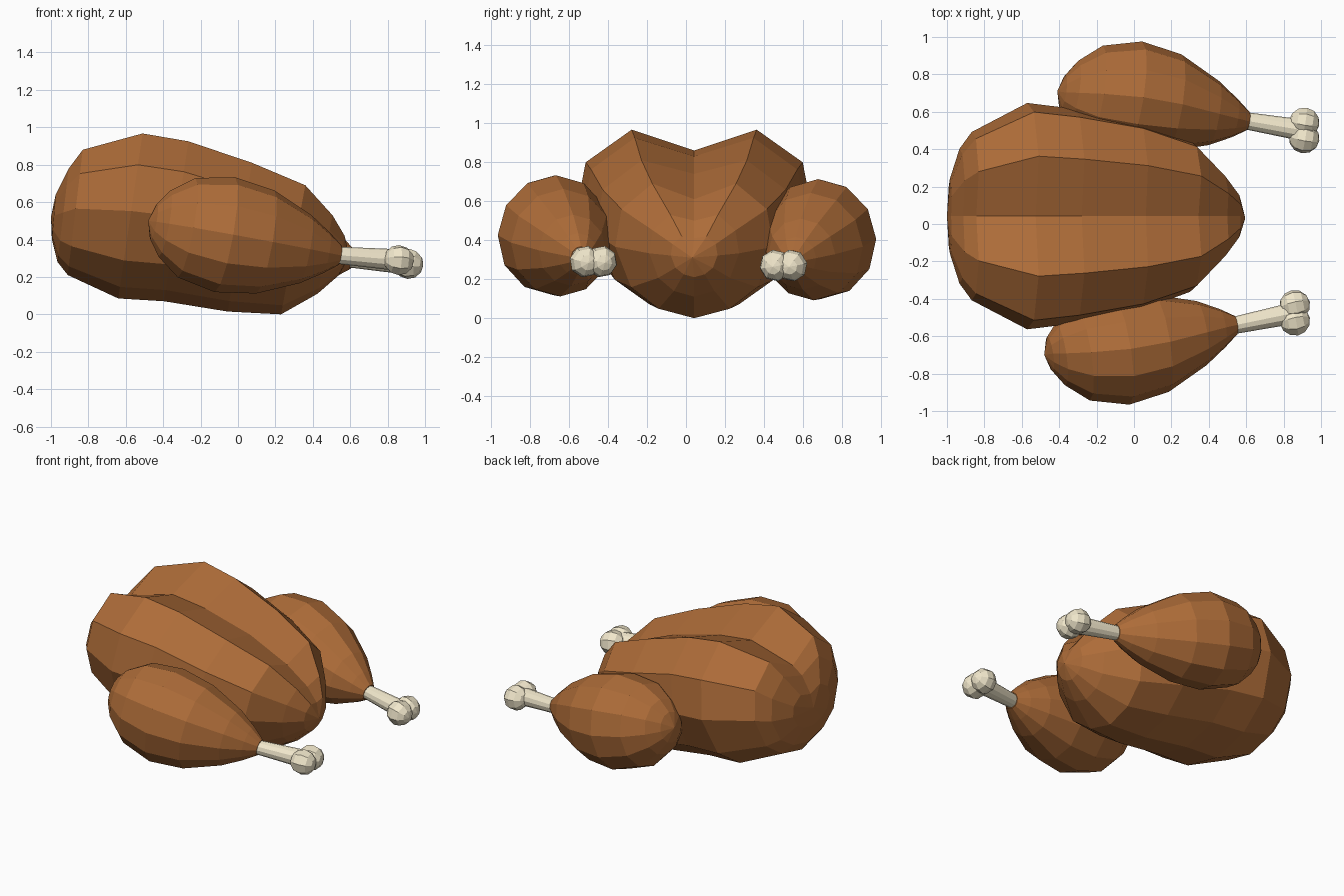
import bpy, bmesh
from math import cos, sin, tau
from mathutils import Vector, Matrix

if "Cube" in bpy.data.objects:
    bpy.data.objects.remove(bpy.data.objects["Cube"])


def material(name, rgb):
    m = bpy.data.materials.new(name)
    m.diffuse_color = (*rgb, 1)
    m.use_nodes = True
    m.node_tree.nodes["Principled BSDF"].inputs["Base Color"].default_value = m.diffuse_color
    return m


SKIN = material("roast_skin", (0.42, 0.15, 0.04))
BONE = material("bone", (0.88, 0.80, 0.60))


def add_object(name, bm, mat):
    bmesh.ops.recalc_face_normals(bm, faces=bm.faces)
    me = bpy.data.meshes.new(name)
    bm.to_mesh(me)
    bm.free()
    me.materials.append(mat)
    ob = bpy.data.objects.new(name, me)
    bpy.context.collection.objects.link(ob)
    return ob


def loft(name, rings, start, end, mat):
    """Skin a list of rings and close both ends with a fan to a tip."""
    bm = bmesh.new()
    rows = [[bm.verts.new(p) for p in r] for r in rings]
    n = len(rows[0])
    for a, b in zip(rows, rows[1:]):
        for i in range(n):
            j = (i + 1) % n
            bm.faces.new((a[i], a[j], b[j], b[i]))
    for tip, row in ((start, rows[0]), (end, rows[-1])):
        v = bm.verts.new(tip)
        for i in range(n):
            bm.faces.new((v, row[i], row[(i + 1) % n]))
    return add_object(name, bm, mat)


# Body: 12-sided sections with two breast ridges and a valley between them
CY = 0.042
SIDE = [(0.45, 0.07), (0.80, 0.23), (1.0, 0.53), (0.92, 0.81), (0.53, 1.0)]


def body_ring(x, lean, w, bottom, peak, valley):
    h = peak - bottom
    pt = lambda y, f: Vector((x + lean * (f - 0.5), CY + y * w, bottom + f * h))
    mid = pt(0, (valley - bottom) / h)
    return ([pt(0, 0)] + [pt(y, f) for y, f in SIDE] + [mid]
            + [pt(-y, f) for y, f in reversed(SIDE)])


# x, lean, half width, bottom, peak, valley
sections = [
    (-0.985, 0.02, 0.20, 0.40, 0.64, 0.61),
    (-0.935, 0.06, 0.36, 0.28, 0.78, 0.72),
    (-0.87, 0.08, 0.45, 0.21, 0.88, 0.77),
    (-0.575, 0.13, 0.605, 0.085, 0.967, 0.86),
    (-0.33, 0.13, 0.575, 0.07, 0.925, 0.83),
    (0.01, 0.13, 0.51, 0.015, 0.81, 0.74),
    (0.295, 0.13, 0.405, 0.0, 0.69, 0.61),
    (0.465, 0.08, 0.23, 0.11, 0.53, 0.50),
    (0.555, 0.03, 0.12, 0.21, 0.42, 0.41),
]
loft("body", [body_ring(*s) for s in sections],
     (-1.0, CY, 0.52), (0.595, CY - 0.01, 0.31), SKIN)


# Legs: drumstick, shank and two knuckles each
# position along the axis, radius, outward bulge
DRUM = [(0.03, 0.10, 0.0), (0.085, 0.18, 0.01), (0.20, 0.27, 0.025),
        (0.40, 0.312, 0.04), (0.61, 0.28, 0.035), (0.82, 0.185, 0.015),
        (0.93, 0.11, 0.005), (1.0, 0.053, 0.0)]


def tube(name, a, b, profile, sides, flat, mat, out=0):
    d = (b - a).normalized()
    u = Vector((0, 0, 1)).cross(d).normalized()
    v = d.cross(u)
    rings = [[a.lerp(b, t) + Vector((0, out * bulge, 0))
              + u * (r * flat * cos(tau * i / sides))
              + v * (r * sin(tau * i / sides)) for i in range(sides)]
             for t, r, bulge in profile]
    return loft(name, rings, a, b, mat)


def leg(side, out, back, ankle, foot):
    back, ankle, foot = map(Vector, (back, ankle, foot))
    tube(side + "_drumstick", back, ankle, DRUM, 12, 0.94, SKIN, out)
    start = ankle.lerp(foot, -0.1)
    tube(side + "_leg_bone", start, foot, [(0, 0.045, 0), (1, 0.058, 0)],
         12, 1, BONE)
    # knuckle poles point along the bone
    turn = Vector((0, 0, 1)).rotation_difference(foot - ankle).to_matrix().to_4x4()
    for k, s in enumerate((-1, 1)):
        bm = bmesh.new()
        place = Matrix.Translation(foot + Vector((0, 0.042 * s, 0)))
        bmesh.ops.create_uvsphere(bm, u_segments=8, v_segments=6, radius=0.082,
                                  matrix=place @ turn)
        add_object(f"{side}_knuckle_{k + 1}", bm, BONE)


leg("front", -1, (-0.48, -0.70, 0.50), (0.545, -0.54, 0.315), (0.86, -0.475, 0.29))
leg("rear", 1, (-0.41, 0.71, 0.48), (0.61, 0.55, 0.295), (0.91, 0.50, 0.27))
